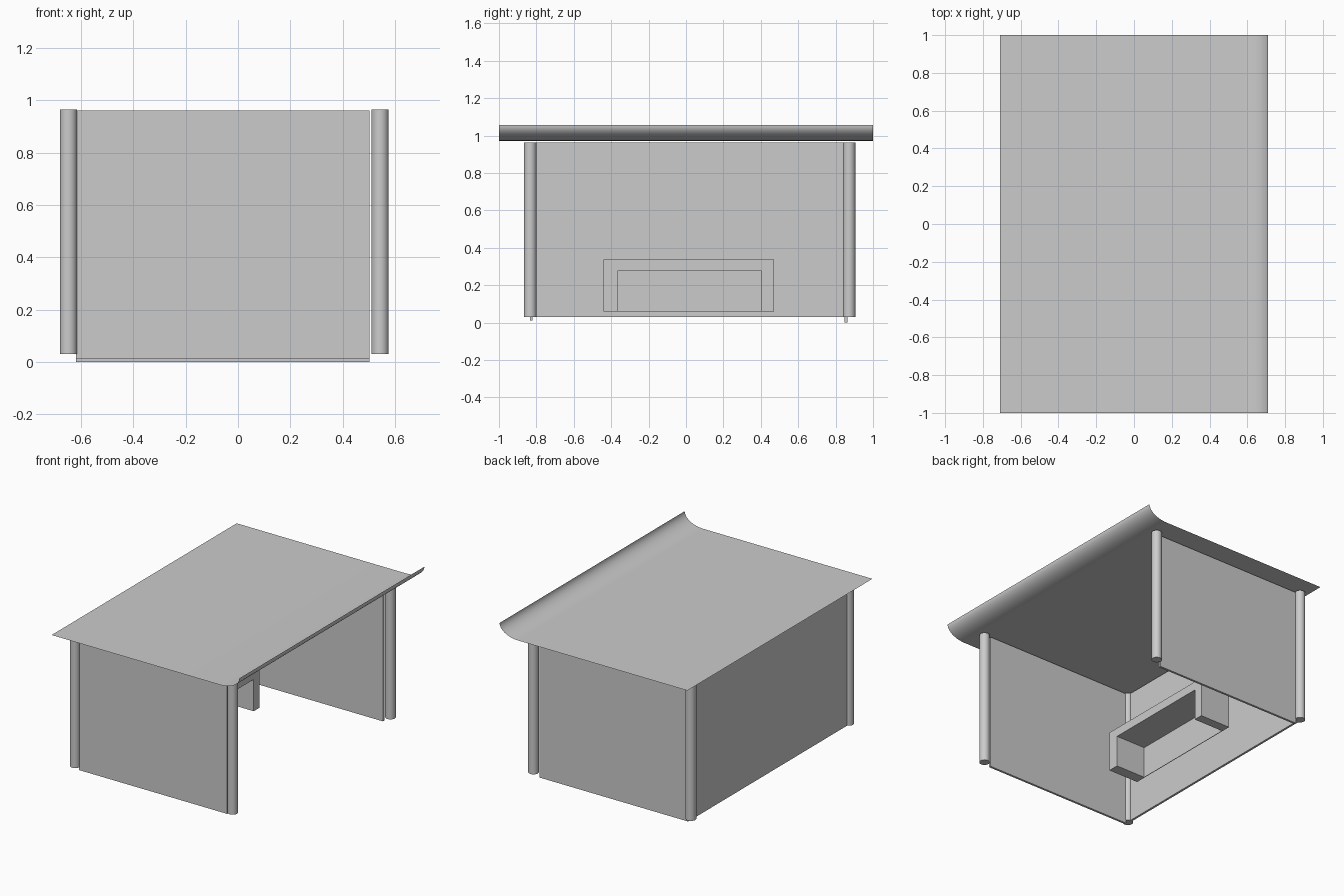
import bpy, bmesh, math
from mathutils import Matrix, Vector

if "Cube" in bpy.data.objects:
    bpy.data.objects.remove(bpy.data.objects["Cube"], do_unlink=True)

GREY = (0.6, 0.6, 0.6, 1.0)
mat = bpy.data.materials.new("plain_grey")
mat.use_nodes = True
mat.diffuse_color = GREY
mat.node_tree.nodes["Principled BSDF"].inputs["Base Color"].default_value = GREY


def finish(name, bm, smooth=False):
    mesh = bpy.data.meshes.new(name)
    bm.to_mesh(mesh)
    bm.free()
    mesh.materials.append(mat)
    obj = bpy.data.objects.new(name, mesh)
    bpy.context.collection.objects.link(obj)
    if smooth:
        bpy.ops.object.select_all(action="DESELECT")
        obj.select_set(True)
        bpy.context.view_layer.objects.active = obj
        bpy.ops.object.shade_smooth_by_angle(angle=math.radians(35))
    return obj


def box(name, low, high):
    low, high = Vector(low), Vector(high)
    bm = bmesh.new()
    place = Matrix.Translation((low + high) / 2) @ Matrix.Diagonal((high - low).to_4d())
    bmesh.ops.create_cube(bm, size=1, matrix=place)
    return finish(name, bm)


def pillar(name, x, y, bottom=0.03, top=0.964, radius=0.033):
    bm = bmesh.new()
    bmesh.ops.create_cone(bm, cap_ends=True, segments=32, radius1=radius, radius2=radius,
                          depth=top - bottom,
                          matrix=Matrix.Translation((x, y, (top + bottom) / 2)))
    return finish(name, bm, smooth=True)


# Corner pillars
BACK_X, OPEN_X = -0.648, 0.543
FRONT_Y, REAR_Y = -0.833, 0.872
for side, x in (("right", BACK_X), ("left", OPEN_X)):
    for end, y in (("front", FRONT_Y), ("back", REAR_Y)):
        pillar(f"{end}_{side}_pillar", x, y)

# Thin walls on three sides, one side left open
box("front_wall", (-0.62, -0.835, 0.01), (0.503, -0.82, 0.96))
box("back_wall", (-0.62, 0.848, 0.0), (0.503, 0.863, 0.96))
box("right_wall", (-0.658, -0.81, 0.03), (-0.643, 0.85, 0.962))

# Roof sheet with an upturned lip along the open side
LIP_X, LIP_W, LIP_H, ROOF_Z = 0.57, 0.14, 0.083, 0.972
profile = [(-0.71, ROOF_Z)]
for i in range(17):
    a = i / 16 * math.pi / 2
    profile.append((LIP_X + LIP_W * math.sin(a), ROOF_Z + LIP_H * (1 - math.cos(a))))
bm = bmesh.new()
rows = [[bm.verts.new((x, y, z)) for x, z in profile] for y in (-1, 1)]
for i in range(len(profile) - 1):
    bm.faces.new((rows[0][i], rows[0][i + 1], rows[1][i + 1], rows[1][i]))
finish("roof", bm, smooth=True)

# Bench: an inverted U profile pushed back, closed behind by a thin panel
BENCH_FRONT, BENCH_BACK = -0.165, -0.395
outline = [(-0.44, 0.06), (-0.365, 0.06), (-0.365, 0.277), (0.405, 0.277),
           (0.405, 0.06), (0.47, 0.06), (0.47, 0.337), (-0.44, 0.337)]
bm = bmesh.new()
face = bm.faces.new([bm.verts.new((BENCH_FRONT, y, z)) for y, z in outline])
pushed = bmesh.ops.extrude_face_region(bm, geom=[face], use_keep_orig=True)
moved = [v for v in pushed["geom"] if isinstance(v, bmesh.types.BMVert)]
bmesh.ops.translate(bm, verts=moved, vec=(BENCH_BACK - BENCH_FRONT, 0, 0))
bmesh.ops.recalc_face_normals(bm, faces=bm.faces)
finish("bench", bm)
box("bench_back_panel", (BENCH_BACK, -0.365, 0.06), (BENCH_BACK + 0.004, 0.405, 0.277))
